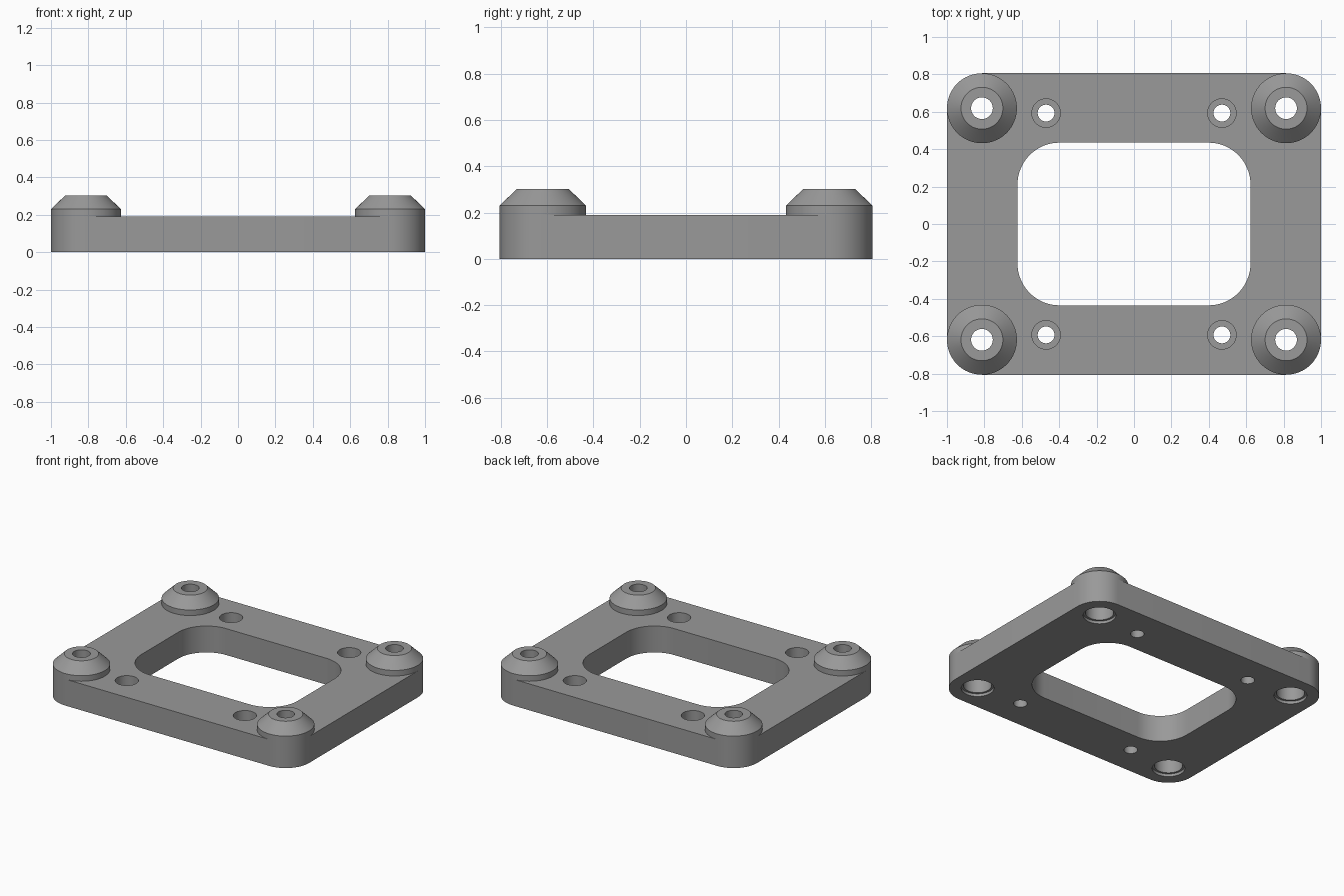
import bpy, bmesh, math

if "Cube" in bpy.data.objects:
    bpy.data.objects.remove(bpy.data.objects["Cube"])

SEG = 64
BX, BY = 0.813, 0.619      # corner boss centres
HX, HY = 0.47, 0.593       # small screw hole centres
T = 0.19                   # plate thickness

grey = bpy.data.materials.new("grey plastic")
grey.diffuse_color = (0.32, 0.32, 0.32, 1)
grey.use_nodes = True
grey.node_tree.nodes["Principled BSDF"].inputs["Base Color"].default_value = grey.diffuse_color


def finish(name, bm):
    bmesh.ops.remove_doubles(bm, verts=bm.verts, dist=1e-6)
    bmesh.ops.recalc_face_normals(bm, faces=bm.faces)
    me = bpy.data.meshes.new(name)
    bm.to_mesh(me)
    bm.free()
    me.materials.append(grey)
    ob = bpy.data.objects.new(name, me)
    bpy.context.collection.objects.link(ob)
    return ob


def rounded_block(name, hx, hy, r, z0, z1, n=16):
    """Box with rounded vertical corners."""
    bm = bmesh.new()
    pts = []
    for q, (sx, sy) in enumerate([(1, 1), (-1, 1), (-1, -1), (1, -1)]):
        for i in range(n + 1):
            a = (q + i / n) * math.pi / 2
            pts.append((sx * (hx - r) + r * math.cos(a), sy * (hy - r) + r * math.sin(a)))
    face = bm.faces.new([bm.verts.new((x, y, z0)) for x, y in pts])
    top = bmesh.ops.extrude_face_region(bm, geom=[face], use_keep_orig=True)
    for v in top["geom"]:
        if isinstance(v, bmesh.types.BMVert):
            v.co.z = z1
    return finish(name, bm)


def lathe(name, profile, x, y):
    """Profile of (radius, z) turned around a vertical axis at x, y."""
    bm = bmesh.new()
    rings = []
    for r, z in profile:
        if r == 0:
            rings.append([bm.verts.new((x, y, z))] * SEG)
        else:
            rings.append([bm.verts.new((x + r * math.cos(math.tau * i / SEG),
                                        y + r * math.sin(math.tau * i / SEG), z))
                          for i in range(SEG)])
    for a, b in zip(rings, rings[1:]):
        for i in range(SEG):
            j = (i + 1) % SEG
            bm.faces.new(list(dict.fromkeys([a[i], a[j], b[j], b[i]])))
    return finish(name, bm)


def smooth(ob):
    bpy.ops.object.select_all(action='DESELECT')
    ob.select_set(True)
    bpy.context.view_layer.objects.active = ob
    bpy.ops.object.shade_smooth_by_angle(angle=math.radians(30))


# frame plate, and the cutters for its window and holes
plate = rounded_block("frame_plate", 1.0, 0.806, 0.187, 0, T)
cutters = [rounded_block("window_cutter", 0.623, 0.435, 0.225, -0.1, 0.4)]
bore = [(0, -0.1), (0.107, -0.1), (0.107, 0.02), (0.092, 0.02),
        (0.092, 0.15), (0.058, 0.15), (0.058, 0.4), (0, 0.4)]
counterbore = [(0, -0.1), (0.045, -0.1), (0.045, 0.08), (0.076, 0.08),
               (0.076, 0.4), (0, 0.4)]
# raised corner boss: short cylinder, cone, flat rim and through bore
boss = [(0.187, T), (0.187, 0.23), (0.112, 0.302), (0.058, 0.302), (0.058, T)]
parts = [plate]
for sx in (-1, 1):
    for sy in (-1, 1):
        cutters.append(lathe("bore_cutter", bore, sx * BX, sy * BY))
        cutters.append(lathe("screw_hole_cutter", counterbore, sx * HX, sy * HY))
        parts.append(lathe("corner_boss", boss, sx * BX, sy * BY))

# cut the plate
bpy.context.view_layer.objects.active = plate
for c in cutters:
    mod = plate.modifiers.new("cut", 'BOOLEAN')
    mod.operation, mod.solver, mod.object = 'DIFFERENCE', 'EXACT', c
    bpy.ops.object.modifier_apply(modifier=mod.name)
for c in cutters:
    bpy.data.objects.remove(c)

for p in parts:
    smooth(p)
